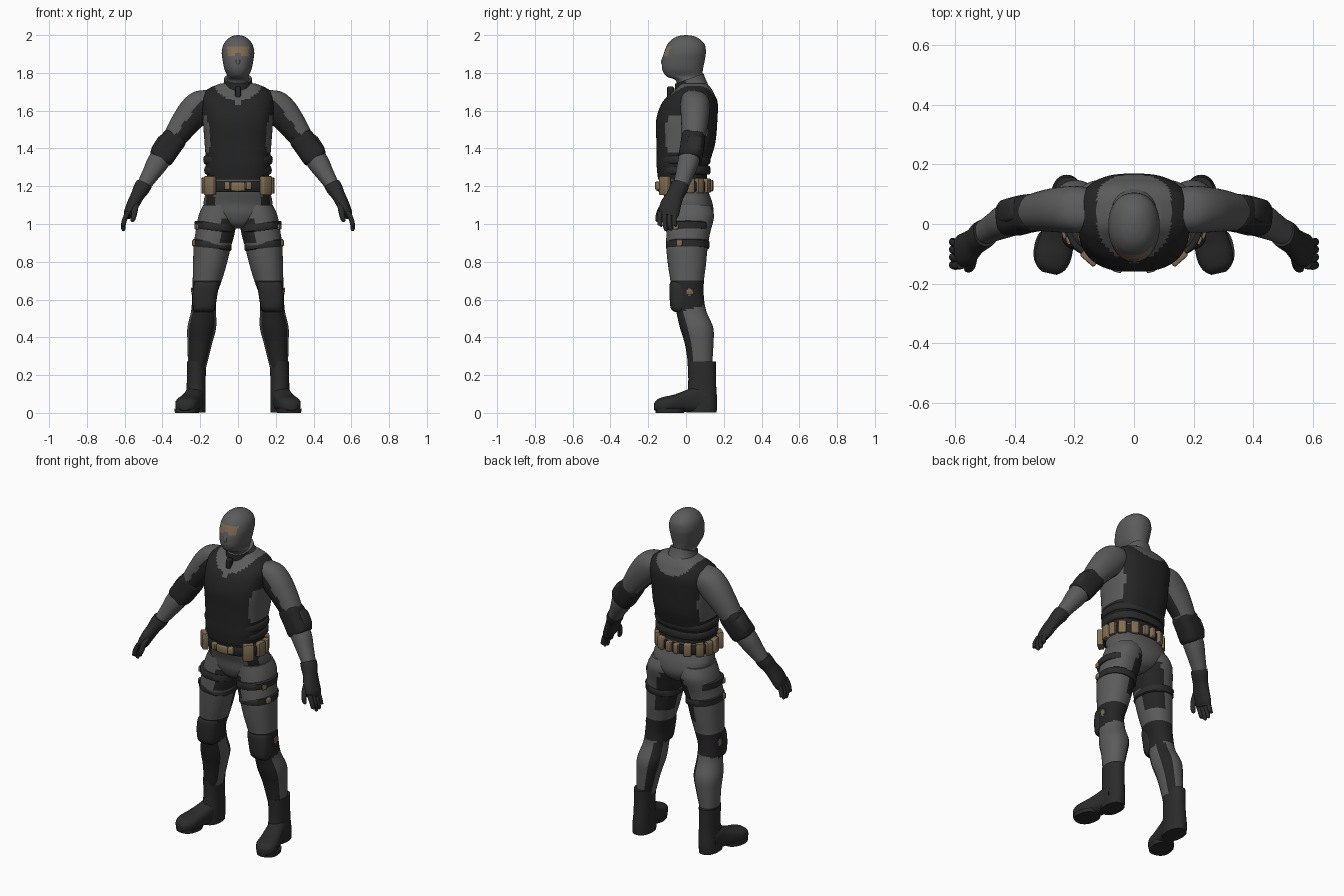
import bpy, bmesh, math
from mathutils import Vector, Matrix


def material(name, rgb):
    m = bpy.data.materials.new(name)
    m.diffuse_color = (*rgb, 1)
    return m


GREY, BLACK, CHARCOAL, TAN = range(4)
MATS = [material("cloth_grey", (0.105, 0.105, 0.105)), material("vest_black", (0.018, 0.018, 0.018)),
        material("gear_charcoal", (0.024, 0.024, 0.024)), material("webbing_tan", (0.22, 0.155, 0.09))]


def finish(name, bm, rule, side=1):
    """Colour faces by rule, mirror for side = -1, and make the object."""
    bmesh.ops.recalc_face_normals(bm, faces=bm.faces)
    bm.normal_update()
    for f in bm.faces:
        f.smooth = True
        f.material_index = rule(f.calc_center_median(), f.normal) if callable(rule) else rule
    if side < 0:
        bmesh.ops.scale(bm, vec=(-1, 1, 1), verts=bm.verts)
        bmesh.ops.reverse_faces(bm, faces=bm.faces)
    me = bpy.data.meshes.new(name)
    bm.to_mesh(me)
    bm.free()
    for m in MATS:
        me.materials.append(m)
    me.set_sharp_from_angle(angle=math.radians(45))
    ob = bpy.data.objects.new(name, me)
    bpy.context.collection.objects.link(ob)
    return ob


def resample(rows, k):
    """Smooth curve through the rows, k steps per span."""
    out, n = [], len(rows)
    for i in range(n - 1):
        p = [rows[max(0, min(n - 1, i + d))] for d in (-1, 0, 1, 2)]
        for j in range(k):
            t = j / k
            out.append([b + 0.5 * t * (c - a + t * (2 * a - 5 * b + 4 * c - d + t * (3 * (b - c) + d - a)))
                        for a, b, c, d in zip(*p)])
    return out + [list(rows[-1])]


def loft(name, rows, rule, axis=(0, 0, 1), u=(1, 0, 0), n=48, k=6, p=2.2, side=1):
    """Skin through superellipse sections; a row is x, y, z, radius u, radius v."""
    axis = Vector(axis).normalized()
    u = Vector(u)
    u = (u - axis * u.dot(axis)).normalized()
    v = axis.cross(u)
    bm, rings = bmesh.new(), []
    for x, y, z, ru, rv in resample(rows, k):
        ring = []
        for i in range(n):
            a = math.tau * i / n
            c, s = math.cos(a), math.sin(a)
            q = (abs(c) ** p + abs(s) ** p) ** (-1 / p)
            ring.append(bm.verts.new(Vector((x, y, z)) + u * (ru * c * q) + v * (rv * s * q)))
        rings.append(ring)
    for r0, r1 in zip(rings, rings[1:]):
        for i in range(n):
            bm.faces.new((r0[i], r0[(i + 1) % n], r1[(i + 1) % n], r1[i]))
    bm.faces.new(rings[0])
    bm.faces.new(rings[-1])
    return finish(name, bm, rule, side)


def box(name, loc, size, rule, rot=0, tilt=0, bevel=0.006, side=1):
    bm = bmesh.new()
    bmesh.ops.create_cube(bm, size=1)
    bmesh.ops.scale(bm, vec=size, verts=bm.verts)
    bmesh.ops.bevel(bm, geom=bm.edges[:], offset=bevel, segments=2, affect='EDGES', profile=0.5)
    bm.transform(Matrix.Translation(loc) @ Matrix.Rotation(rot, 4, 'Z') @ Matrix.Rotation(tilt, 4, 'Y'))
    return finish(name, bm, rule, side)


# Masked head with an eye opening
def head_rule(c, n):
    opening = n.y < -0.3 and abs(c.x) < 0.058 and 1.89 < c.z < 1.942
    return TAN if opening and not (abs(c.x) < 0.016 and c.z < 1.905) else GREY


loft("head", [(0, .03, 1.70, .065, .07), (0, .02, 1.76, .062, .075), (0, -.008, 1.782, .056, .096),
              (0, -.018, 1.82, .072, .108), (0, -.013, 1.87, .082, .113), (0, -.005, 1.91, .086, .11),
              (0, 0, 1.95, .077, .099), (0, 0, 1.98, .054, .071), (0, 0, 1.995, .028, .038),
              (0, 0, 2.0, .004, .005)], head_rule, n=64, k=8)
loft("nose", [(0, -.108, 1.835, .016, .016), (0, -.114, 1.86, .014, .018), (0, -.104, 1.905, .008, .012)],
     GREY, n=16)

# Tilted collar
loft("collar", [(0, .03, 1.69, .095, .10), (0, .022, 1.735, .078, .088), (0, .018, 1.77, .073, .08)],
     lambda c, n: BLACK if c.y < 0.0 and abs(c.x) < .085 else GREY, axis=(0, -.36, 1))
box("throat_flap", (0, -.082, 1.69), (.03, .035, .075), BLACK)


# Vest with neckline, shoulder straps and cloth side panels
def vest_rule(c, n):
    neck = (c.x / .125) ** 2 + ((c.z - 1.745) / .09) ** 2 < 1
    notch = c.y < 0 and abs(c.x) < (c.z - 1.615) * .5
    flank = abs(n.x) > .8 and 1.38 < c.z < 1.57
    return GREY if neck or notch or flank else BLACK


loft("vest", [(0, -.018, 1.235, .16, .13), (0, -.02, 1.30, .17, .135), (0, -.01, 1.36, .172, .146),
              (0, 0, 1.44, .178, .157), (0, .004, 1.55, .186, .162), (0, .02, 1.64, .19, .148),
              (0, .034, 1.69, .182, .115), (0, .042, 1.72, .15, .09), (0, .04, 1.745, .09, .07)],
     vest_rule, n=72, k=8, p=2.6)

# Waist straps
for i, (z, r) in enumerate([(1.285, .178), (1.34, .183)]):
    loft(f"waist_strap_{i}", [(0, -.01, z - .022, r - .008, .135), (0, -.01, z - .012, r, .139),
                              (0, -.01, z + .012, r, .139), (0, -.01, z + .022, r - .008, .135)],
         CHARCOAL, k=2, p=2.5)


# Hips with dark pocket strips
def hips_rule(c, n):
    return BLACK if n.y < -.1 and .125 < abs(c.x) < .168 and 1.0 < c.z < 1.2 else GREY


loft("hips", [(0, .02, .975, .03, .05), (0, .022, 1.0, .09, .095), (0, .024, 1.05, .16, .12),
              (0, .018, 1.11, .182, .122), (0, -.005, 1.18, .168, .122), (0, -.015, 1.26, .16, .125)],
     hips_rule, n=72, k=8, p=2.3)

# Belt, buckle and pouches
loft("belt", [(0, -.012, 1.17, .17, .132), (0, -.012, 1.175, .175, .136), (0, -.012, 1.22, .175, .136),
              (0, -.012, 1.225, .17, .132)], BLACK, k=1, p=2.3)
box("belt_buckle", (0, -.148, 1.197), (.075, .018, .046), TAN)
for i, (deg, w, h) in enumerate([(-72, .032, .042), (-42, .062, .10), (-8, .05, .085), (14, .04, .08),
                                 (36, .045, .08), (60, .045, .075), (82, .03, .06)]):
    a = math.radians(deg)
    for s, tag in ((1, "left"), (-1, "right")):
        x, y = .176 * math.cos(a), -.012 + .14 * math.sin(a)
        if deg == -42:
            x, y = .148, -.112
        rot = math.atan2(math.sin(a) / .14, math.cos(a) / .176) + math.pi / 2
        box(f"{tag}_pouch_{i}", (x, y, 1.203), (w, .034, h), TAN, rot, side=s)


# Cloth regions on the limbs
def leg_rule(c, n):
    if .545 + .25 * max(c.y, 0) < c.z < .70:
        return BLACK
    if c.z <= .56:
        return BLACK if n.y < -.45 or (n.x < -.4 and n.y > .25) else GREY
    if n.x < -.25 and .9 < c.z < 1.03:
        return BLACK
    return BLACK if n.x < -.1 and n.y > .1 and .77 < c.z < 1.0 else GREY


def arm_rule(c, n):
    return BLACK if 1.44 < c.z < 1.65 and n.y < .45 and n.x < .05 else GREY


ARM = (.52, -.14, -.80)
OUT = (.83, 0, .55)
for s, tag in ((1, "left"), (-1, "right")):
    # Leg, thigh straps, knee pad
    loft(tag + "_leg", [(.10, .02, 1.10, .085, .11), (.108, .026, 1.04, .102, .122), (.122, .012, .95, .104, .115),
                        (.136, .005, .88, .099, .11), (.15, .005, .78, .088, .10), (.163, .006, .70, .077, .089),
                        (.178, .01, .62, .065, .084), (.182, .027, .54, .066, .08), (.192, .056, .45, .076, .088),
                        (.203, .07, .36, .064, .075), (.217, .075, .24, .048, .062)],
         leg_rule, n=56, k=8, side=s)
    for i, (x, z, r, q) in enumerate([(.136, .89, .103, .115), (.124, .985, .107, .121)]):
        loft(f"{tag}_thigh_strap_{i}", [(x + .003, .008, z - .02, r - .004, q - .004), (x, .008, z - .015, r, q),
                                        (x, .01, z + .015, r, q), (x - .003, .01, z + .02, r - .004, q - .004)],
             CHARCOAL, axis=(-.12, 0, 1), k=1, side=s)
    box(tag + "_strap_buckle", (.232, -.035, .90), (.018, .032, .034), TAN, -.25, side=s)
    box(tag + "_upper_buckle", (.218, -.055, .985), (.018, .03, .03), TAN, -.35, side=s)
    loft(tag + "_knee_pad", [(.182, -.03, .535, .045, .03), (.18, -.035, .555, .058, .046),
                             (.176, -.034, .62, .066, .053), (.168, -.034, .68, .066, .053),
                             (.165, -.03, .70, .055, .045)], CHARCOAL, n=32, k=4, p=2.6, side=s)
    box(tag + "_knee_patch", (.243, .02, .64), (.009, .036, .03), TAN, tilt=.17, bevel=.003, side=s)
    box(tag + "_knee_patch_tab", (.2425, .018, .64), (.008, .018, .046), TAN, tilt=.17, bevel=.003, side=s)

    # Boot shaft, foot and sole
    loft(tag + "_boot", [(.22, .083, .272, .051, .075), (.221, .085, .18, .05, .073), (.222, .085, .11, .051, .077),
                         (.225, .082, .05, .054, .083), (.225, .082, .002, .054, .08)], CHARCOAL, n=40, side=s)
    loft(tag + "_foot", [(.228, .10, .065, .05, .063), (.232, .05, .07, .052, .068), (.243, 0, .062, .053, .058),
                         (.26, -.06, .051, .059, .046), (.272, -.11, .045, .061, .041), (.28, -.145, .04, .049, .034),
                         (.284, -.165, .034, .026, .02)], CHARCOAL, axis=(.22, -1, 0), n=32, p=2.7, side=s)
    loft(tag + "_sole", [(.27, -.085, 0, .062, .075), (.27, -.085, .022, .065, .078)], CHARCOAL, k=1, p=2.4,
         n=32, u=(1, .2, 0), side=s)

    # Arm with elbow pad
    loft(tag + "_arm", [(.13, .05, 1.69, .035, .05), (.17, .05, 1.655, .078, .075), (.225, .048, 1.60, .086, .078),
                        (.29, .044, 1.52, .074, .07), (.36, .034, 1.42, .058, .058), (.425, .012, 1.325, .057, .056),
                        (.465, -.008, 1.26, .046, .048), (.515, -.035, 1.18, .033, .038)],
         arm_rule, axis=ARM, u=OUT, side=s)
    loft(tag + "_elbow_pad", [(.327, .04, 1.465, .058, .058), (.337, .038, 1.452, .066, .063),
                              (.37, .032, 1.405, .066, .063), (.405, .022, 1.355, .066, .062),
                              (.415, .018, 1.341, .056, .056)], BLACK, axis=ARM, u=OUT, k=3, p=3, side=s)
    loft(tag + "_elbow_plate", [(.372, .05, 1.452, .036, .036), (.385, .048, 1.436, .044, .043),
                                (.42, .04, 1.385, .042, .042), (.43, .037, 1.37, .034, .034)],
         CHARCOAL, axis=ARM, u=OUT, k=2, p=3.5, n=32, side=s)

    # Glove: cuff and palm, four fingers, thumb
    loft(tag + "_glove", [(.498, -.03, 1.21, .043, .047), (.512, -.04, 1.185, .043, .048),
                          (.532, -.058, 1.15, .036, .046), (.553, -.078, 1.11, .033, .054),
                          (.575, -.09, 1.065, .028, .056), (.585, -.095, 1.04, .02, .048)],
         CHARCOAL, axis=(.42, -.25, -.87), u=OUT, n=32, side=s)
    for i, (y, low) in enumerate([(-.137, .985), (-.111, .962), (-.085, .965), (-.06, .985)]):
        loft(f"{tag}_finger_{i}", [(.578, y, 1.07, .015, .014), (.598, y - .003, 1.03, .014, .0135),
                                   (.607, y - .001, .995, .0125, .012), (.607, y + .004, low + .008, .01, .01),
                                   (.606, y + .005, low, .004, .004)],
             CHARCOAL, n=14, k=3, side=s)
    loft(tag + "_thumb", [(.54, -.09, 1.13, .02, .02), (.545, -.125, 1.09, .018, .019), (.55, -.145, 1.05, .015, .015),
                          (.557, -.15, 1.02, .012, .012), (.559, -.15, 1.01, .004, .004)],
         CHARCOAL, n=14, k=3, side=s)
